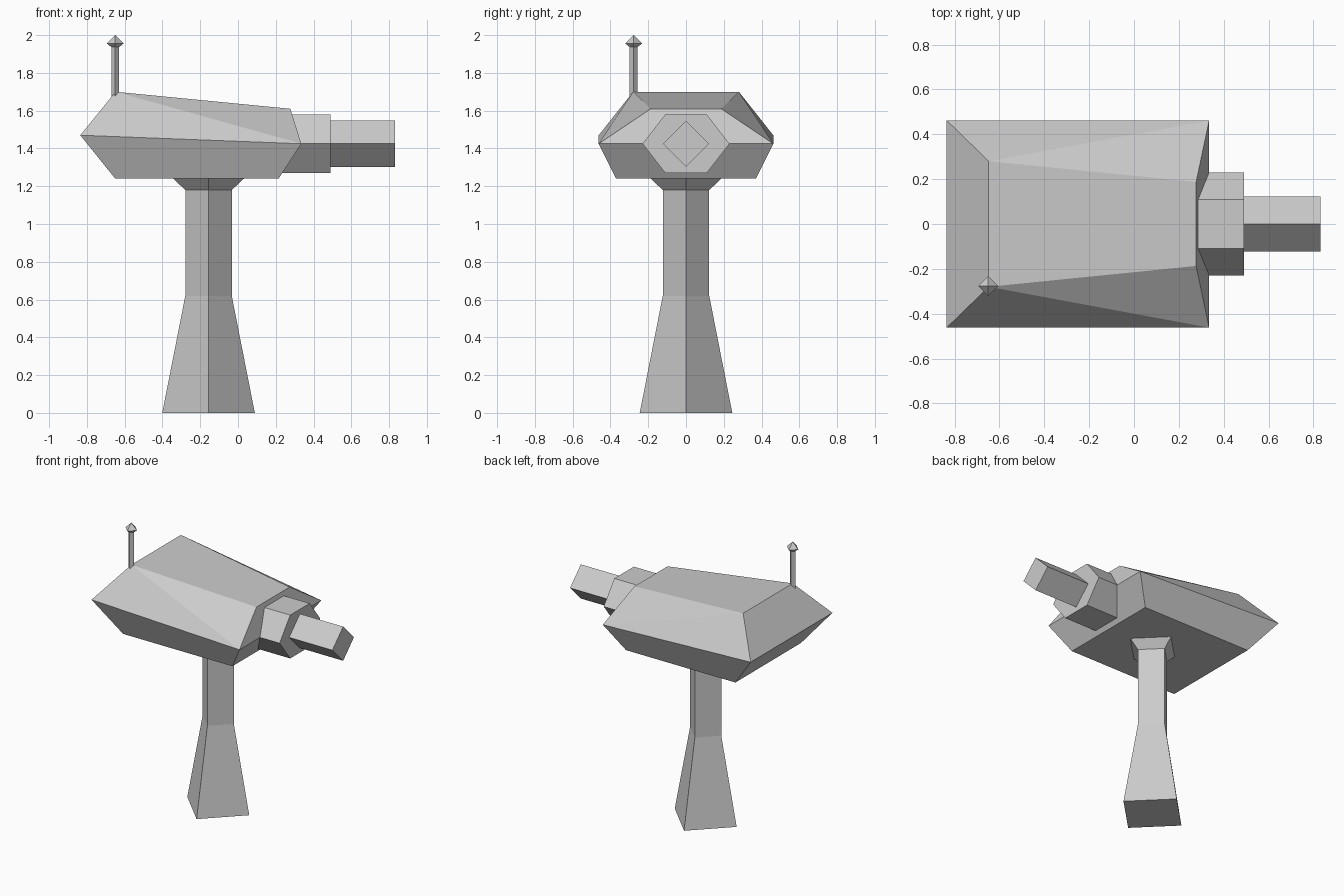
import bpy
import bmesh
from mathutils import Vector

cube = bpy.data.objects.get("Cube")
if cube:
    bpy.data.objects.remove(cube, do_unlink=True)

# Single flat material
grey = bpy.data.materials.new("plain grey")
grey.use_nodes = True
colour = (0.6, 0.6, 0.6, 1)
grey.diffuse_color = colour
grey.node_tree.nodes["Principled BSDF"].inputs["Base Color"].default_value = colour


def loft(name, rings, diagonals=()):
    """Skin matching rings into a closed solid; diagonals lists vertex pairs (ring, corner) to split."""
    bm = bmesh.new()
    loops = [[bm.verts.new(p) for p in ring] for ring in rings]
    for low, high in zip(loops, loops[1:]):
        n = len(low)
        for i in range(n):
            j = (i + 1) % n
            bm.faces.new((low[i], low[j], high[j], high[i]))
    bm.faces.new(loops[0][::-1])
    bm.faces.new(loops[-1])
    for (r1, i1), (r2, i2) in diagonals:
        bmesh.ops.connect_verts(bm, verts=[loops[r1][i1], loops[r2][i2]])
    # Collapsed rings become points
    bmesh.ops.remove_doubles(bm, verts=bm.verts, dist=0.0001)
    bmesh.ops.recalc_face_normals(bm, faces=bm.faces)
    mesh = bpy.data.meshes.new(name)
    bm.to_mesh(mesh)
    bm.free()
    mesh.materials.append(grey)
    obj = bpy.data.objects.new(name, mesh)
    bpy.context.collection.objects.link(obj)
    return obj


def diamond(x, y, z, r):
    c = Vector((x, y, z))
    return [c + Vector(d) * r for d in ((1, 0, 0), (0, 1, 0), (-1, 0, 0), (0, -1, 0))]


def plate(x0, z0, y0, x1, z1, y1):
    """Four-cornered ring, rear end then front end, symmetric in y."""
    return [(x0, -y0, z0), (x1, -y1, z1), (x1, y1, z1), (x0, y0, z0)]


def extrude_x(name, outline, x0, x1):
    return loft(name, [[(x, y, z) for y, z in outline] for x in (x0, x1)])


# Pillar: flared foot, straight shaft and bracket under the head
px = -0.156
loft("pillar", [diamond(px, 0, z, r) for z, r in
                ((0, 0.245), (0.62, 0.123), (1.18, 0.123), (1.24, 0.187))])

# Head: bottom, belt and sloping roof
loft("head", [
    plate(-0.65, 1.24, 0.37, 0.215, 1.24, 0.37),
    plate(-0.835, 1.47, 0.462, 0.335, 1.425, 0.462),
    plate(-0.648, 1.70, 0.28, 0.277, 1.61, 0.187),
], diagonals=[((2, 0), (1, 1)), ((2, 3), (1, 2))])

# Hexagonal collar and square barrel set on edge
axis = 1.425
hexagon = [(0.23, 0), (0.11, 0.155), (-0.11, 0.155),
           (-0.23, 0), (-0.11, -0.155), (0.11, -0.155)]
extrude_x("barrel_collar", [(y, axis + z) for y, z in hexagon], 0.2, 0.49)
r = 0.122
extrude_x("barrel", [(r, axis), (0, axis + r), (-r, axis), (0, axis - r)], 0.48, 0.832)

# Antenna with pointed tip
loft("antenna", [diamond(-0.65, -0.277, z, w) for z, w in
                 ((1.66, 0.021), (1.937, 0.021), (1.956, 0.045), (2.0, 0))])
